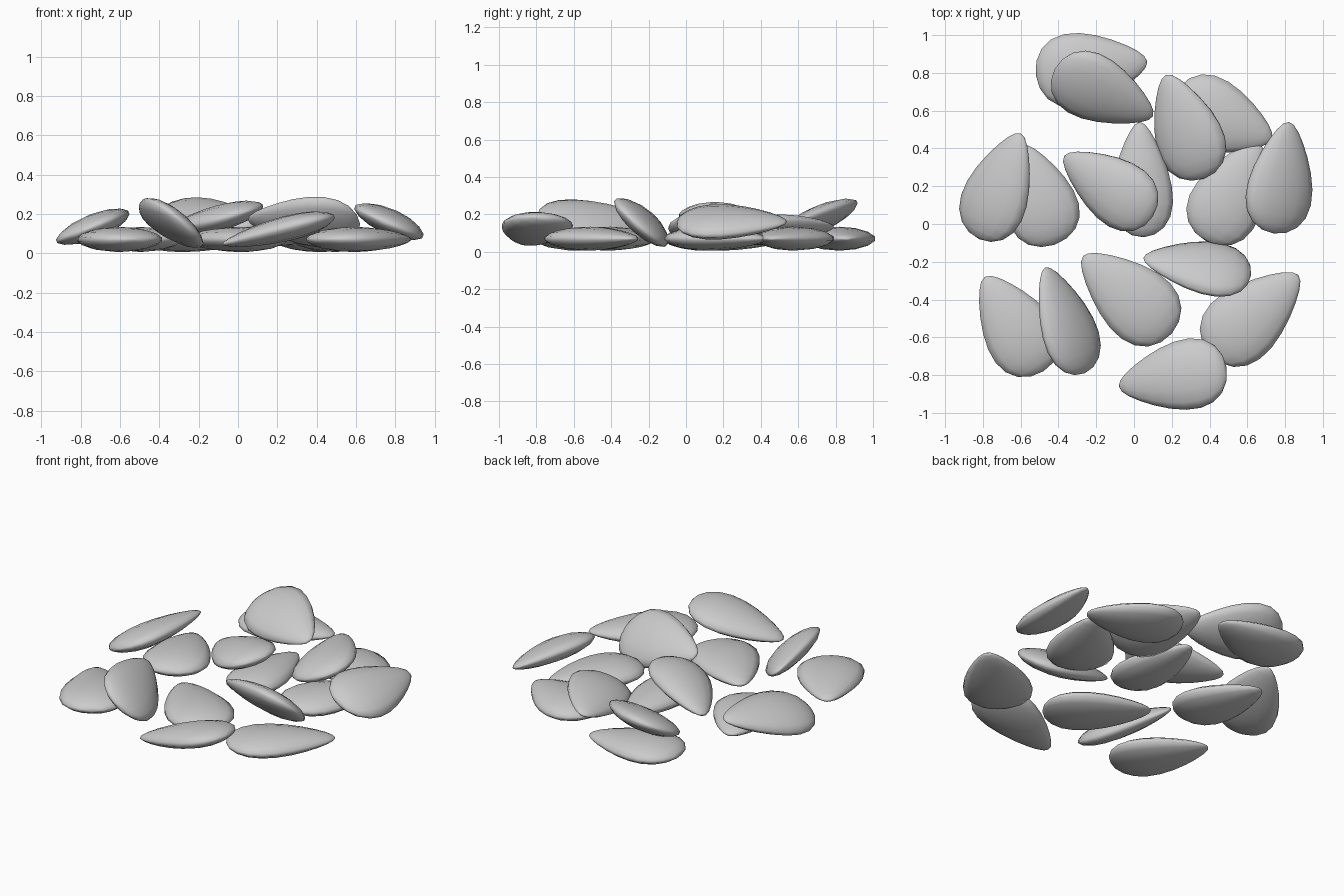
import bpy, math
from mathutils import Vector, Matrix

if "Cube" in bpy.data.objects:
    bpy.data.objects.remove(bpy.data.objects["Cube"])

THICK = 0.125

# each seed: tip point, blunt end point, width, roll in degrees (positive lifts the left side)
FLAT = [  # resting on the ground
    ((0.07, 0.86), (-0.52, 0.79), 0.41),
    ((0.73, 0.45), (0.20, 0.66), 0.42),
    ((0.66, 0.43), (0.38, -0.09), 0.40),
    ((0.87, -0.27), (0.40, -0.69), 0.41),
    ((-0.27, -0.17), (0.20, -0.58), 0.41),
    ((-0.79, -0.28), (-0.48, -0.78), 0.40),
    ((-0.60, 0.42), (-0.42, -0.11), 0.40),
    ((0.03, 0.54), (0.05, -0.07), 0.34),
]
LEANING = [  # propped on a neighbour
    ((0.10, 0.57, 0.15), (-0.42, 0.82, 0.20), 0.40, 26),
    ((0.17, 0.79, 0.13), (0.37, 0.24, 0.11), 0.39, -18),
    ((-0.37, 0.36, 0.11), (0.10, 0.04, 0.23), 0.37, -11),
    ((0.05, -0.18, 0.17), (0.62, -0.27, 0.15), 0.38, 42),
    ((-0.47, -0.23, 0.18), (-0.26, -0.79, 0.14), 0.38, 40),
    ((-0.08, -0.86, 0.045), (0.49, -0.76, 0.185), 0.39, 4),
    ((0.82, 0.54, 0.16), (0.74, -0.05, 0.16), 0.39, 24),
    ((-0.60, 0.48, 0.19), (-0.82, -0.08, 0.10), 0.38, -20),
]


def seed(name, tip, butt, width, roll):
    tip, butt = Vector(tip), Vector(butt)
    # frame: along the seed, across it, through it
    axis = (tip - butt).normalized()
    side = Vector((0, 0, 1)).cross(axis).normalized()
    across = Matrix.Rotation(math.radians(roll), 3, axis) @ side
    normal = axis.cross(across)
    half = (tip - butt).length / 2
    bpy.ops.mesh.primitive_uv_sphere_add(segments=14, ring_count=11, radius=1)
    ob = bpy.context.object
    ob.name = name
    # teardrop taper towards the tip, with lens-shaped edges
    for v in ob.data.vertices:
        x, y, t = v.co
        taper = (1 - 0.42 * t) / 1.09
        a = t * half
        b = x * taper * width / 2
        c = y * abs(y) ** 0.15 * (1 - 0.25 * t) * THICK / 2
        v.co = axis * a + across * b + normal * c
    ob.location = (tip + butt) / 2
    # keep face normals outward
    bpy.ops.object.mode_set(mode='EDIT')
    bpy.ops.mesh.select_all(action='SELECT')
    bpy.ops.mesh.normals_make_consistent(inside=False)
    bpy.ops.object.mode_set(mode='OBJECT')
    bpy.ops.object.shade_smooth()


for i, (tip, butt, w) in enumerate(FLAT):
    seed(f"ground_seed_{i + 1}", (*tip, 0.07), (*butt, 0.07), w, 0)
for i, (tip, butt, w, r) in enumerate(LEANING):
    seed(f"leaning_seed_{i + 1}", tip, butt, w, r)
